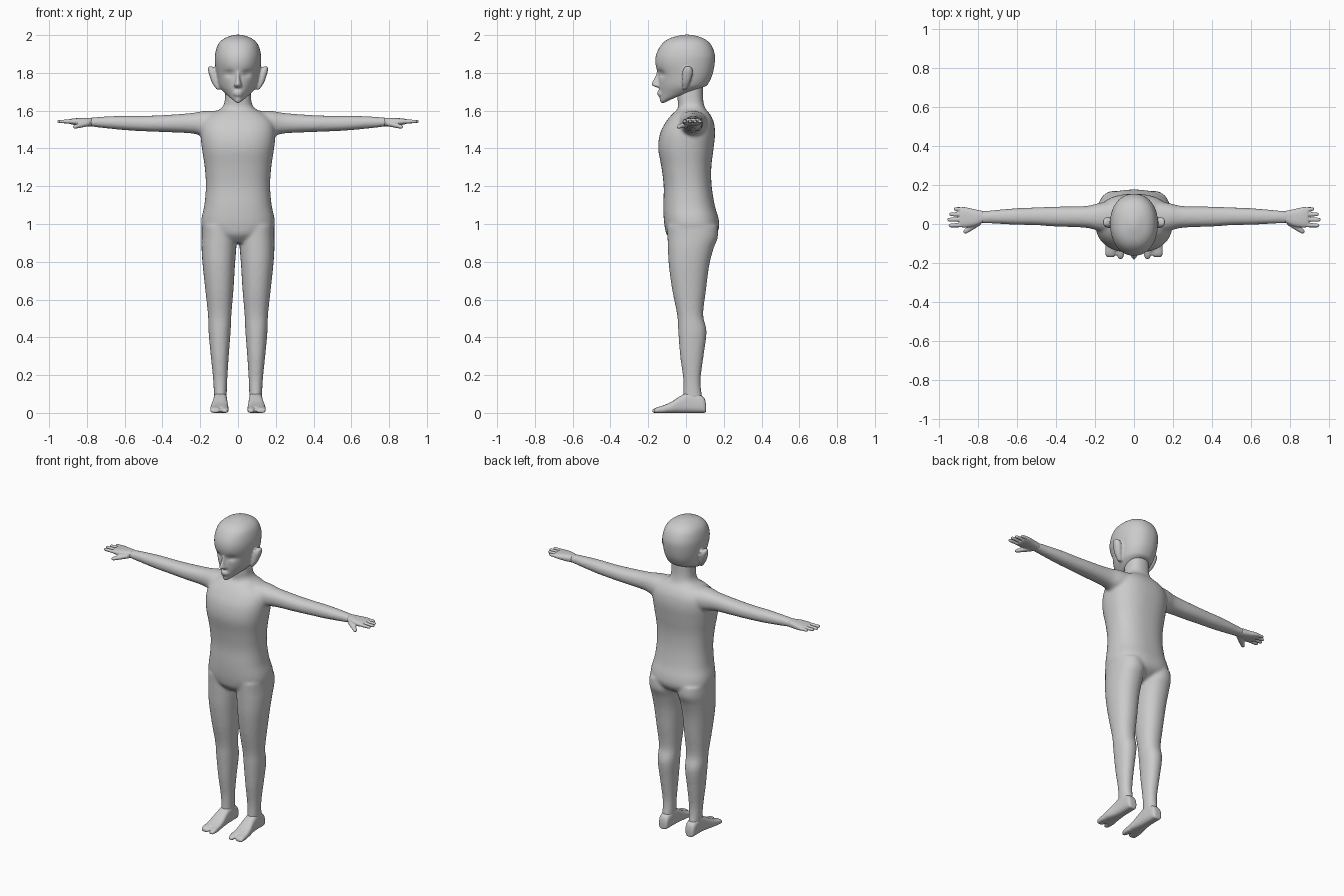
import bpy, bmesh, math
from mathutils import Vector

grey = bpy.data.materials.new("plain grey")
grey.diffuse_color = (0.6, 0.6, 0.6, 1)


def catmull(rows, steps):
    """Smoothly interpolate rows of ring values."""
    out = []
    for i in range(len(rows) - 1):
        p = [rows[max(0, min(len(rows) - 1, i + k))] for k in (-1, 0, 1, 2)]
        for s in range(steps):
            t = s / steps
            out.append([0.5 * (2 * b + (c - a) * t + (2 * a - 5 * b + 4 * c - d) * t * t
                               + (3 * b - a - 3 * c + d) * t ** 3) for a, b, c, d in zip(*p)])
    return out + [list(rows[-1])]


def skin(bm, rings):
    vs = [[bm.verts.new(p) for p in r] for r in rings]
    n = len(vs[0])
    for a, b in zip(vs, vs[1:]):
        for i in range(n):
            bm.faces.new((a[i], a[(i + 1) % n], b[(i + 1) % n], b[i]))
    bm.faces.new(vs[0][::-1])
    bm.faces.new(vs[-1])


def loft(bm, axis, rows, power=2.2, sides=(1,), n=28, steps=4):
    """Rows: (position on axis, u min, u max, v min, v max); sides mirror in x."""
    for sx in sides:
        rings = []
        for t, u0, u1, v0, v1 in catmull(rows, steps):
            ring = []
            for i in range(n):
                a = 2 * math.pi * i / n
                c, s = math.cos(a), math.sin(a)
                u = (u0 + u1) / 2 + (u1 - u0) / 2 * math.copysign(abs(c) ** (2 / power), c)
                v = (v0 + v1) / 2 + (v1 - v0) / 2 * math.copysign(abs(s) ** (2 / power), s)
                x, y, z = {"z": (u, v, t), "y": (u, t, v), "x": (t, u, v)}[axis]
                ring.append((x * sx, y, z))
            rings.append(ring)
        skin(bm, rings)


def tube(bm, a, b, r0, r1, flat, sides=(1,), n=12):
    """Round-tipped finger from a to b."""
    a, b = Vector(a), Vector(b)
    d = (b - a).normalized()
    u = d.cross(Vector((0, 0, 1))).normalized()
    w = u.cross(d)
    L = (b - a).length
    for sx in sides:
        rings = []
        for t, k in ((0, r0), (0.5, (r0 + r1) / 2), (1 - r1 / L, r1), (1 - 0.35 * r1 / L, r1 * .75), (1, r1 * .25)):
            ring = [a + d * L * t + (u * math.cos(q) + w * math.sin(q) * flat) * k
                    for q in (2 * math.pi * i / n for i in range(n))]
            rings.append([(p.x * sx, p.y, p.z) for p in ring])
        skin(bm, rings)


def finish(name, bm, voxel, smooth):
    """Fuse overlapping pieces into a single smooth skin."""
    bmesh.ops.recalc_face_normals(bm, faces=bm.faces[:])
    me = bpy.data.meshes.new(name)
    bm.to_mesh(me)
    bm.free()
    me.materials.append(grey)
    ob = bpy.data.objects.new(name, me)
    bpy.context.collection.objects.link(ob)
    m = ob.modifiers.new("fuse", 'REMESH')
    m.mode = 'VOXEL'
    m.voxel_size = voxel
    m.use_smooth_shade = True
    m = ob.modifiers.new("soften", 'SMOOTH')
    m.factor = 0.5
    m.iterations = smooth


BOTH = (1, -1)

# body: torso with neck, arms and legs
bm = bmesh.new()
torso = [(0.90, 0.04, -0.06, 0.08), (0.94, 0.14, -0.10, 0.15), (0.98, 0.19, -0.112, 0.175),
         (1.03, 0.193, -0.118, 0.172), (1.1, 0.178, -0.12, 0.152), (1.2, 0.17, -0.118, 0.136),
         (1.3, 0.176, -0.13, 0.134), (1.4, 0.191, -0.147, 0.146), (1.48, 0.198, -0.137, 0.154),
         (1.54, 0.188, -0.107, 0.147), (1.58, 0.15, -0.075, 0.128), (1.605, 0.1, -0.048, 0.107),
         (1.63, 0.076, -0.042, 0.096), (1.67, 0.069, -0.045, 0.09), (1.74, 0.066, -0.04, 0.09)]
loft(bm, "z", [(z, -w, w, a, b) for z, w, a, b in torso], 2.4, n=48)
loft(bm, "x", [(0.10, -0.05, 0.12, 1.46, 1.60), (0.18, -0.035, 0.107, 1.465, 1.598),
               (0.25, -0.019, 0.092, 1.480, 1.587), (0.4, -0.013, 0.089, 1.487, 1.576),
               (0.5, -0.006, 0.085, 1.491, 1.573), (0.6, -0.004, 0.081, 1.497, 1.573),
               (0.72, 0.002, 0.071, 1.509, 1.568), (0.80, 0.005, 0.065, 1.519, 1.561)], 2.2, BOTH)
loft(bm, "z", [(0.99, 0.01, 0.192, -0.10, 0.167), (0.93, 0.006, 0.193, -0.098, 0.169),
               (0.87, 0.009, 0.193, -0.096, 0.146), (0.78, 0.016, 0.187, -0.091, 0.123),
               (0.65, 0.024, 0.173, -0.073, 0.106), (0.52, 0.035, 0.159, -0.047, 0.091),
               (0.43, 0.039, 0.156, -0.041, 0.109), (0.3, 0.049, 0.144, -0.031, 0.093),
               (0.17, 0.057, 0.131, -0.014, 0.077), (0.07, 0.06, 0.127, -0.015, 0.088)], 2.2, BOTH)
finish("body", bm, 0.009, 5)

# feet with a split big toe
bm = bmesh.new()
loft(bm, "y", [(0.106, 0.074, 0.115, 0, 0.045), (0.092, 0.062, 0.126, 0, 0.085),
               (0.03, 0.058, 0.129, 0, 0.112), (-0.02, 0.056, 0.133, 0, 0.095),
               (-0.08, 0.051, 0.144, 0, 0.057), (-0.135, 0.05, 0.147, 0, 0.034)], 3, BOTH)
for x0, x1, tip in ((0.05, 0.088, -0.179), (0.095, 0.147, -0.170)):
    loft(bm, "y", [(-0.11, x0, x1, 0, 0.04), (-0.155, x0, x1, 0, 0.029),
                   (tip, x0 + 0.008, x1 - 0.008, 0, 0.017)], 2.8, BOTH, n=16)
finish("feet", bm, 0.006, 2)

# hands: palm, four fingers, thumb
bm = bmesh.new()
loft(bm, "x", [(0.775, 0.006, 0.067, 1.517, 1.562), (0.82, -0.012, 0.076, 1.518, 1.562),
               (0.87, -0.018, 0.087, 1.525, 1.559), (0.893, -0.014, 0.083, 1.53, 1.555)], 2.6, BOTH)
for y, tip in ((-0.008, 0.950), (0.022, 0.957), (0.050, 0.947), (0.077, 0.923)):
    tube(bm, (0.865, y * 0.92 + 0.003, 1.542), (tip, y, 1.543), 0.0125, 0.010, 0.9, BOTH)
tube(bm, (0.795, 0.012, 1.534), (0.872, -0.045, 1.512), 0.02, 0.012, 0.85, BOTH)
finish("hands", bm, 0.004, 1)

# head: skull with jaw tilted up to the neck (z front, z back, y front, y back, half width, taper)
bm = bmesh.new()
skull = [(1.638, 1.720, -0.122, 0.05, 0.03, 0.5), (1.648, 1.724, -0.137, 0.09, 0.06, 0.45),
         (1.69, 1.732, -0.140, 0.108, 0.088, 0.35), (1.73, 1.747, -0.143, 0.12, 0.103, 0.25),
         (1.79, 1.79, -0.148, 0.140, 0.114, 0.15), (1.85, 1.85, -0.162, 0.152, 0.122, 0.08),
         (1.90, 1.90, -0.157, 0.152, 0.121, 0.05), (1.95, 1.95, -0.13, 0.132, 0.106, 0),
         (1.98, 1.98, -0.093, 0.098, 0.077, 0), (1.997, 1.997, -0.04, 0.05, 0.035, 0),
         (2.002, 2.002, -0.01, 0.02, 0.012, 0)]
rings = []
for zf, zb, yf, yb, w, taper in catmull(skull, 4):
    ring = []
    for i in range(48):
        a = 2 * math.pi * i / 48
        c, s = math.cos(a), math.sin(a)
        f = (1 - s) / 2
        x = w * math.copysign(abs(c) ** 0.9, c) * (1 - taper * max(0, -s))
        y = (yf + yb) / 2 + (yb - yf) / 2 * math.copysign(abs(s) ** 0.9, s)
        z = zb + (zf - zb) * f
        if y < -0.04:  # eye sockets
            y += 0.016 * math.exp(-((abs(x) - 0.047) / 0.024) ** 2 - ((z - 1.795) / 0.016) ** 2)
        ring.append((x, y, z))
    rings.append(ring)
skin(bm, rings)
# nose and lips
loft(bm, "z", [(1.722, -0.017, 0.017, -0.152, -0.11), (1.732, -0.022, 0.022, -0.178, -0.11),
               (1.745, -0.017, 0.017, -0.182, -0.11), (1.775, -0.012, 0.012, -0.167, -0.11),
               (1.805, -0.011, 0.011, -0.155, -0.11), (1.83, -0.01, 0.01, -0.15, -0.11)], 1.8, n=16)
loft(bm, "z", [(1.675, -0.02, 0.02, -0.143, -0.11), (1.684, -0.026, 0.026, -0.152, -0.11),
               (1.69, -0.028, 0.028, -0.147, -0.11), (1.697, -0.026, 0.026, -0.154, -0.11),
               (1.708, -0.016, 0.016, -0.145, -0.11)], 2, n=16)
# ears
loft(bm, "z", [(1.712, 0.088, 0.114, -0.016, 0.004), (1.75, 0.10, 0.139, -0.021, 0.022),
               (1.80, 0.11, 0.156, -0.02, 0.036), (1.825, 0.122, 0.159, -0.012, 0.032),
               (1.834, 0.136, 0.156, -0.003, 0.022)], 2.2, BOTH, n=16)
finish("head", bm, 0.006, 2)
